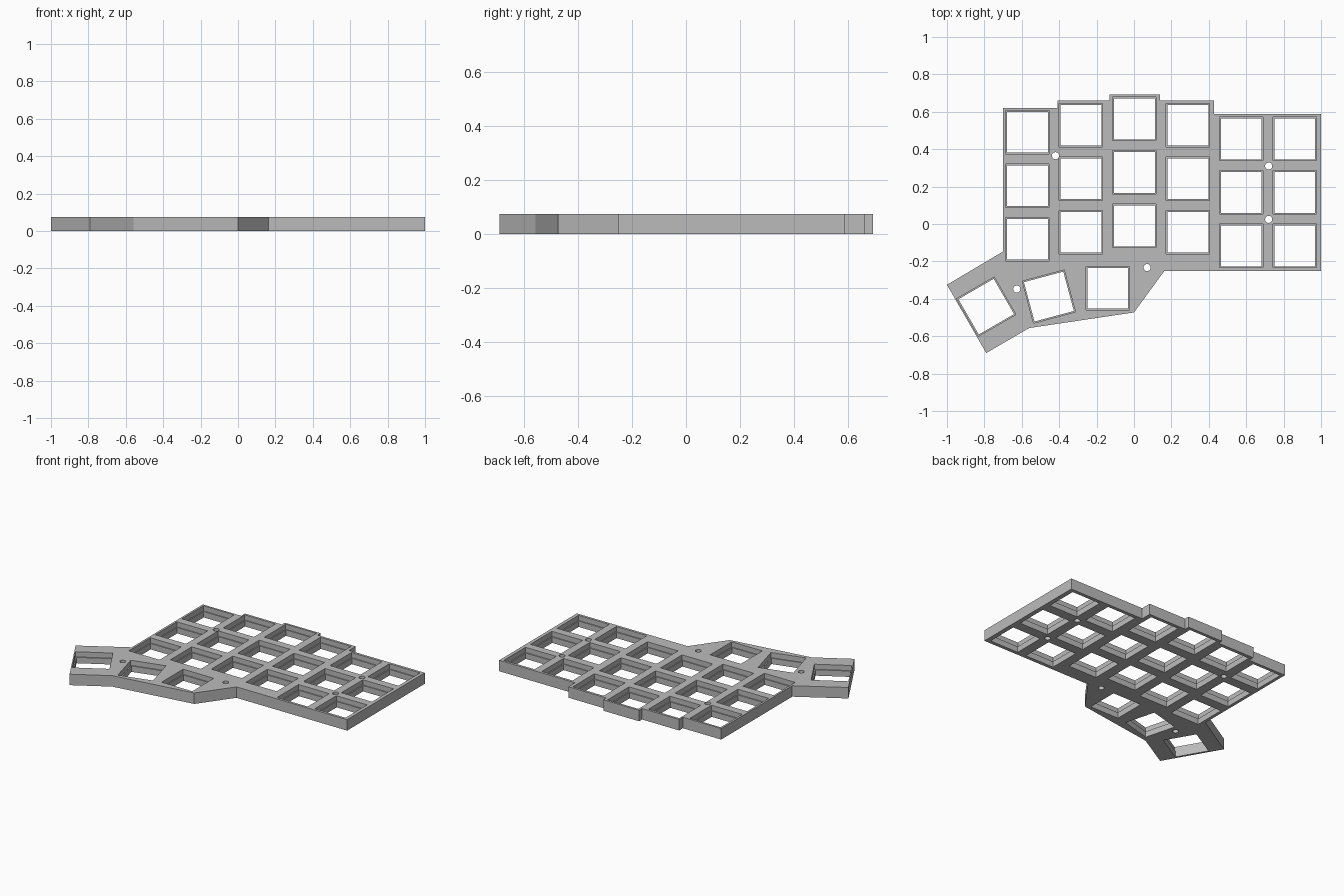
import bpy, bmesh, math
from mathutils import Matrix, Vector

if "Cube" in bpy.data.objects:
    bpy.data.objects.remove(bpy.data.objects["Cube"], do_unlink=True)

THICK = 0.075      # plate height
LEDGE = 0.04       # height of the step inside each key opening
OPEN_TOP, OPEN_LOW = 0.232, 0.218

grey = bpy.data.materials.new("plain grey")
grey.use_nodes = True
colour = (0.5, 0.5, 0.5, 1)
grey.diffuse_color = colour
grey.node_tree.nodes["Principled BSDF"].inputs["Base Color"].default_value = colour


def prism(bm, points, z0, z1):
    """Close a flat outline and raise it into a solid."""
    face = bm.faces.new([bm.verts.new((x, y, z0)) for x, y in points])
    top = bmesh.ops.extrude_face_region(bm, geom=[face])["geom"]
    verts = [v for v in top if isinstance(v, bmesh.types.BMVert)]
    bmesh.ops.translate(bm, vec=(0, 0, z1 - z0), verts=verts)


def make_object(name, bm):
    bmesh.ops.recalc_face_normals(bm, faces=bm.faces)
    mesh = bpy.data.meshes.new(name)
    bm.to_mesh(mesh)
    bm.free()
    mesh.materials.append(grey)
    obj = bpy.data.objects.new(name, mesh)
    bpy.context.collection.objects.link(obj)
    return obj


def polygon(centre, radius, sides, turn):
    return [(centre[0] + radius * math.cos(turn + math.tau * i / sides),
             centre[1] + radius * math.sin(turn + math.tau * i / sides))
            for i in range(sides)]


# Plate outline: stepped columns at the back, angled thumb area in front
outline = [(-0.70, 0.62), (-0.41, 0.62), (-0.41, 0.66), (-0.13, 0.66),
           (-0.13, 0.692), (0.14, 0.692), (0.14, 0.66), (0.427, 0.66),
           (0.427, 0.588), (1.0, 0.588), (1.0, -0.25), (0.163, -0.25),
           (0, -0.473), (-0.56, -0.556), (-0.79, -0.69), (-1.0, -0.325),
           (-0.70, -0.147)]
bm = bmesh.new()
prism(bm, outline, 0, THICK)
plate = make_object("key_plate", bm)

# Key positions: six staggered columns of three, then three turned thumb keys
PITCH = 0.286
keys = [(-0.57 + PITCH * col, back - PITCH * row, 0)
        for col, back in enumerate((0.49, 0.528, 0.562, 0.528, 0.455, 0.455))
        for row in range(3)]
keys += [(-0.14, -0.343, 0), (-0.455, -0.388, 15), (-0.79, -0.442, 30)]

# Cutters for the wide upper opening, narrower lower opening and screw holes
upper, lower, screws = bmesh.new(), bmesh.new(), bmesh.new()
for x, y, turn in keys:
    angle = math.radians(turn + 45)
    prism(upper, polygon((x, y), OPEN_TOP / math.sqrt(2), 4, angle), LEDGE, 0.2)
    prism(lower, polygon((x, y), OPEN_LOW / math.sqrt(2), 4, angle), -0.1, 0.15)
for spot in [(-0.42, 0.365), (0.72, 0.31), (0.72, 0.025), (0.07, -0.233), (-0.627, -0.348)]:
    prism(screws, polygon(spot, 0.019, 24, 0), -0.1, 0.2)

for name, cutter_bm in (("upper_cutter", upper), ("lower_cutter", lower), ("screw_cutter", screws)):
    cutter = make_object(name, cutter_bm)
    cutter.hide_render = True
    cut = plate.modifiers.new(name, "BOOLEAN")
    cut.operation = "DIFFERENCE"
    cut.solver = "EXACT"
    cut.object = cutter
    bpy.context.view_layer.objects.active = plate
    bpy.ops.object.modifier_apply(modifier=name)
    bpy.data.objects.remove(cutter, do_unlink=True)
